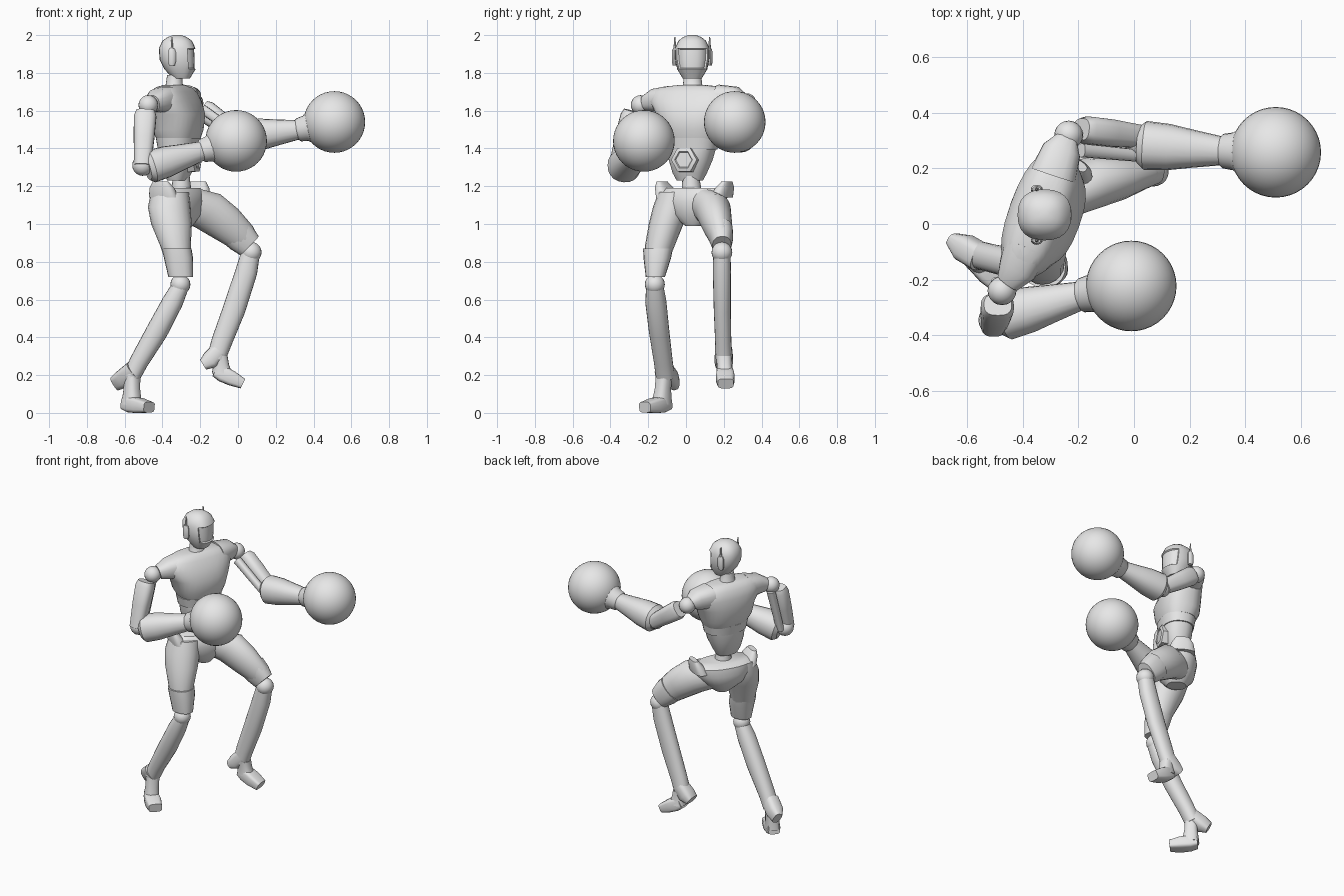
import bpy, bmesh
from math import cos, sin, pi, copysign
from mathutils import Vector

cube = bpy.data.objects.get("Cube")
if cube:
    bpy.data.objects.remove(cube)

grey = bpy.data.materials.new("light_grey")
grey.use_nodes = True
COLOUR = (0.8, 0.8, 0.8, 1)
grey.diffuse_color = COLOUR
grey.node_tree.nodes["Principled BSDF"].inputs["Base Color"].default_value = COLOUR

LEFT, UP = Vector((0, 1, 0)), Vector((0, 0, 1))
CHEST_SIDE = Vector((.34, .94, 0))    # chest turned towards its right
CHEST_FRONT = Vector((.94, -.34, 0))
HIP_SIDE = Vector((.5, .86, 0))       # pelvis turned further


def finish(name, bm):
    """Turn a bmesh into a softly shaded grey object."""
    bmesh.ops.recalc_face_normals(bm, faces=bm.faces)
    mesh = bpy.data.meshes.new(name)
    bm.to_mesh(mesh)
    bm.free()
    mesh.materials.append(grey)
    obj = bpy.data.objects.new(name, mesh)
    bpy.context.collection.objects.link(obj)
    bpy.ops.object.select_all(action='DESELECT')
    obj.select_set(True)
    bpy.context.view_layer.objects.active = obj
    bpy.ops.object.shade_smooth_by_angle(angle=.7)
    return obj


def loft_mesh(rings, side=LEFT, axis=None, segments=20, box=1.0):
    """Rings are (x, y, z, half width along side, half depth); box < 1 squares them."""
    bm = bmesh.new()
    centres = [Vector(r[:3]) for r in rings]
    loops = []
    for i, r in enumerate(rings):
        t = axis or centres[min(i + 1, len(rings) - 1)] - centres[max(i - 1, 0)]
        t = t.normalized()
        u = (side - t * side.dot(t)).normalized()
        v = t.cross(u)
        loop = []
        for k in range(segments):
            a = 2 * pi * k / segments
            c, s = (copysign(abs(f) ** box, f) for f in (cos(a), sin(a)))
            loop.append(bm.verts.new(centres[i] + u * c * r[3] + v * s * r[4]))
        loops.append(loop)
    for lo, hi in zip(loops, loops[1:]):
        for k in range(segments):
            n = (k + 1) % segments
            bm.faces.new((lo[k], lo[n], hi[n], hi[k]))
    bm.faces.new(loops[0][::-1])
    bm.faces.new(loops[-1])
    return bm


def loft(name, rings, **options):
    return finish(name, loft_mesh(rings, **options))


def tube(name, start, end, r_start, r_end, **options):
    return loft(name, [(*start, r_start, r_start), (*end, r_end, r_end)], **options)


def ball(name, centre, radius, segments=20):
    bm = bmesh.new()
    bmesh.ops.create_uvsphere(bm, u_segments=segments, v_segments=segments // 2, radius=radius)
    bmesh.ops.translate(bm, verts=bm.verts, vec=centre)
    return finish(name, bm)


# Head with a recessed visor
bm = loft_mesh([(-.3, .033, 1.77, .05, .045), (-.307, .033, 1.82, .08, .083),
                (-.318, .033, 1.87, .09, .097), (-.322, .033, 1.93, .092, .097),
                (-.322, .033, 1.97, .073, .078), (-.322, .033, 1.99, .048, .05),
                (-.322, .033, 2, .02, .02)], axis=UP, segments=24, box=.85)
bmesh.ops.recalc_face_normals(bm, faces=bm.faces)
visor = [f for f in bm.faces
         if f.normal.x > .45 and 1.82 < f.calc_center_median().z < 1.94]
bmesh.ops.inset_region(bm, faces=visor, thickness=.005, depth=-.008)
finish("head", bm)

# Ear pods with antennas
for side_name, sign in (("right", -1), ("left", 1)):
    y = .033 + sign * .092
    loft(side_name + "_ear_pod", [(-.35, y, 1.84, .012, .016), (-.35, y, 1.86, .016, .022),
         (-.35, y, 1.91, .016, .022), (-.35, y, 1.93, .01, .015)], axis=UP, segments=10)
    tube(side_name + "_antenna", (-.35, y, 1.92), (-.35, y, 1.99), .008, .003, segments=6)

# Neck and collar
loft("neck", [(-.33, .035, 1.69, .075, .07), (-.338, .035, 1.73, .052, .046),
              (-.335, .035, 1.79, .045, .04)], axis=UP)

# Chest, abdomen, buckle and spine
loft("chest", [(-.315, .035, 1.45, .145, .105), (-.32, .035, 1.5, .17, .125),
               (-.32, .035, 1.58, .195, .13), (-.335, .035, 1.65, .235, .115),
               (-.34, .035, 1.7, .225, .09), (-.34, .035, 1.725, .175, .068),
               (-.34, .035, 1.735, .08, .05)],
     side=CHEST_SIDE, axis=UP, segments=28, box=.8)
loft("abdomen_band", [(-.315, .03, 1.395, .137, .1), (-.315, .03, 1.455, .15, .11)],
     side=CHEST_SIDE, axis=UP, segments=28, box=.85)
loft("abdomen", [(-.32, .02, 1.23, .07, .05), (-.32, .02, 1.27, .092, .068),
                 (-.315, .025, 1.34, .117, .092), (-.315, .03, 1.4, .13, .095)],
     side=CHEST_SIDE, axis=UP, segments=28, box=.85)
buckle = Vector((-.225, -.008, 1.34))
loft("buckle", [(*(buckle + CHEST_FRONT * d), r, r)
                for d, r in ((-.05, .075), (.01, .072), (.016, .05), (.01, .045))],
     side=CHEST_SIDE, axis=CHEST_FRONT, segments=6)
tube("spine", (-.3, .03, 1.16), (-.3, .025, 1.27), .055, .042)

# Pelvis and raised hip tips
loft("pelvis", [(-.3, .05, .99, .05, .06), (-.31, .045, 1.05, .13, .105),
                (-.315, .045, 1.12, .185, .115), (-.315, .045, 1.17, .19, .105),
                (-.31, .045, 1.19, .165, .08)], side=HIP_SIDE, axis=UP, segments=28, box=.9)
for side_name, sign in (("right", -1), ("left", 1)):
    p = Vector((-.31, .045, 1.14)) + HIP_SIDE * sign * .165
    q = p + HIP_SIDE * sign * .035 + UP * .085
    loft(side_name + "_hip_tip", [(*p, .045, .085), (*(p.lerp(q, .6)), .035, .07),
                                  (*q, .018, .045)], side=HIP_SIDE, axis=UP, box=.8)

# Arms: shoulder, upper arm casing and strut, elbow, forearm, cuff, glove
ARMS = {
    "right": dict(yoke=(-.42, -.165, 1.655), shoulder=(-.475, -.24, 1.63),
                  upper=(-.49, -.27, 1.6), elbow=(-.505, -.345, 1.31),
                  fore=(-.46, -.33, 1.305), wrist=(-.18, -.255, 1.39), glove=(-.01, -.223, 1.44)),
    "left": dict(yoke=(-.26, .265, 1.665), shoulder=(-.235, .32, 1.64),
                 upper=(-.19, .32, 1.61), elbow=(.02, .295, 1.46),
                 fore=(.04, .283, 1.465), wrist=(.33, .262, 1.5), glove=(.51, .258, 1.54)),
}
for name, arm in ARMS.items():
    P = {k: Vector(v) for k, v in arm.items()}
    out = LEFT * (1 if name == "left" else -1)
    chest_core = Vector((-.335, .04, 1.66))
    yoke, tip = P["yoke"], P["shoulder"]
    loft(name + "_shoulder_yoke", [(*chest_core.lerp(yoke, .6), .075, .085), (*yoke, .062, .07),
         (*yoke.lerp(tip, .6), .042, .045)], side=UP, box=.8)
    ball(name + "_shoulder_joint", tip, .052)
    a, b = P["upper"], P["elbow"]
    loft(name + "_upper_arm", [(*(p + out * .02), w, h) for p, w, h in
         ((a, .04, .05), (a.lerp(b, .1), .05, .06), (a.lerp(b, .5), .05, .055), (b, .042, .045))],
         box=.75)
    shift = out * -.055
    tube(name + "_arm_strut", a + shift, b + shift * .9, .025, .022, box=.7, segments=12)
    ball(name + "_elbow_joint", b, .055)
    a, b = P["fore"], P["wrist"]
    loft(name + "_forearm", [(*a.lerp(b, t), r, r) for t, r in
         ((-.08, .068), (0, .088), (.3, .083), (.6, .068), (.95, .052))], box=.9)
    g = P["glove"]
    loft(name + "_cuff", [(*b.lerp(g, t), r, r) for t, r in
         ((-.12, .05), (-.05, .062), (.15, .068), (.4, .1))])
    ball(name + "_glove", g, .163, segments=40)

# Right leg, standing
loft("right_thigh", [(-.36, -.055, 1.17, .09, .1), (-.365, -.075, 1.09, .1, .112),
     (-.352, -.105, 1, .092, .108), (-.33, -.14, .88, .078, .08),
     (-.31, -.16, .76, .052, .062)], axis=UP)
loft("right_knee_sleeve", [(-.325, -.148, .87, .079, .079), (-.315, -.152, .82, .073, .077),
     (-.303, -.162, .72, .051, .066)], axis=UP, box=.85)
ball("right_knee_joint", (-.305, -.165, .68), .053)
loft("right_shin", [(-.305, -.165, .67, .046, .045), (-.345, -.16, .59, .056, .055),
     (-.43, -.142, .43, .054, .058), (-.525, -.12, .27, .05, .05),
     (-.565, -.11, .19, .05, .046)], box=.9)
loft("right_heel_guard", [(-.55, -.12, .23, .05, .05), (-.61, -.085, .18, .05, .05),
     (-.65, -.055, .155, .025, .04)], box=.7)

# Left leg, lifted
loft("left_thigh", [(-.28, .09, 1.11, .08, .1), (-.16, .145, 1.07, .094, .11),
     (-.06, .165, 1.0, .08, .1), (.03, .185, .925, .058, .08),
     (.05, .19, .9, .05, .072)], axis=Vector((.8, .2, -.6)))
loft("left_knee_sleeve", [(-.02, .18, .965, .068, .088), (.02, .187, .925, .063, .083),
     (.06, .19, .885, .05, .07)], box=.85)
ball("left_knee_joint", (.07, .19, .85), .055)
loft("left_shin", [(.065, .19, .84, .046, .05), (.045, .19, .75, .048, .058),
     (-.02, .192, .55, .045, .06), (-.085, .197, .38, .043, .055),
     (-.115, .2, .29, .046, .05)], box=.9)
loft("left_heel_guard", [(-.1, .2, .33, .046, .045), (-.145, .2, .28, .05, .05),
     (-.185, .2, .255, .046, .03)], box=.7)

# Feet: ankle post and wedge sole with blunt toe
FEET = {"right": ((-.56, -.115, .21), (-.595, -.1, .05), (-.47, -.218, .03)),
        "left": ((-.095, .2, .3), (-.12, .205, .225), (.025, .21, .155))}
for name, points in FEET.items():
    ankle, heel, toe = map(Vector, points)
    across = UP.cross(toe - heel)
    instep = heel.lerp(toe, .25)
    loft(name + "_ankle", [(*ankle, .042, .04), (*ankle.lerp(instep, .5), .04, .042),
                           (*instep, .046, .055)], side=across, axis=UP, box=.8)
    loft(name + "_foot", [(*heel, .038, .034), (*instep, .045, .043),
         (*heel.lerp(toe, .6), .05, .04), (*toe, .042, .028)], side=across, box=.5)
